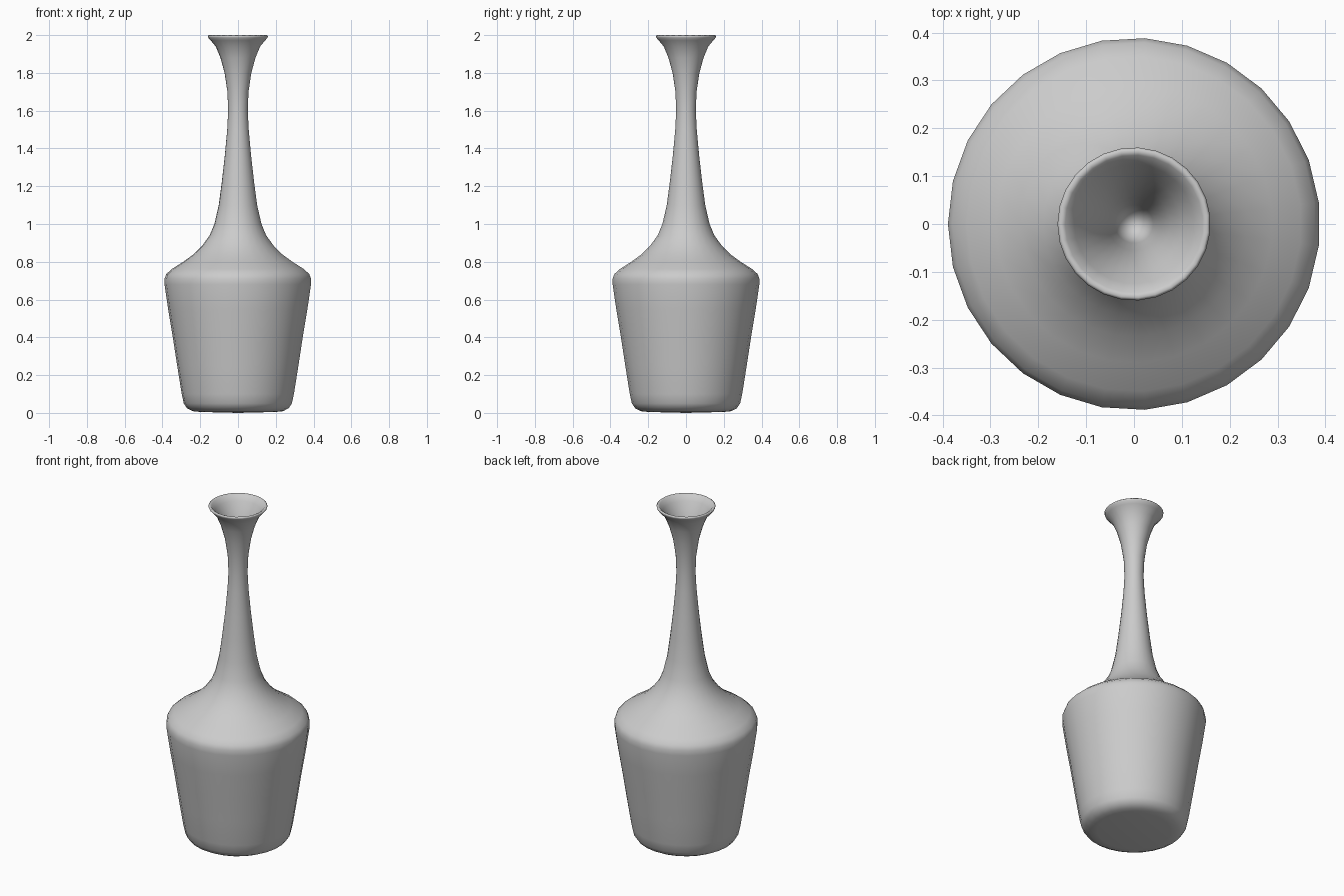
import bpy
import bmesh
from math import cos, sin, tau

cube = bpy.data.objects.get("Cube")
if cube:
    bpy.data.objects.remove(cube, do_unlink=True)

SIDES = 27

# Single pale grey glaze
glaze = bpy.data.materials.new("pale_grey_glaze")
glaze.use_nodes = True
colour = (0.6, 0.6, 0.6, 1)
glaze.diffuse_color = colour
shader = next(n for n in glaze.node_tree.nodes if n.type == "BSDF_PRINCIPLED")
shader.inputs["Base Color"].default_value = colour

# Profiles as (radius, height), from the base up the outside, then into the mouth
body = [(0.2, 0.005), (0.24, 0.009), (0.27, 0.025), (0.287, 0.05), (0.298, 0.1),
        (0.322, 0.25), (0.345, 0.4), (0.37, 0.55), (0.389, 0.68), (0.389, 0.71),
        (0.38, 0.735), (0.35, 0.762), (0.29, 0.8), (0.235, 0.84)]
neck = [(0.19, 0.885), (0.15, 0.94), (0.125, 1.0), (0.102, 1.1), (0.086, 1.22),
        (0.07, 1.36), (0.057, 1.5), (0.052, 1.6), (0.056, 1.7), (0.071, 1.8),
        (0.093, 1.88), (0.118, 1.94), (0.145, 1.972), (0.158, 1.987)]
mouth = [(0.16, 1.995), (0.154, 2.0), (0.144, 1.995), (0.125, 1.965),
         (0.1, 1.92), (0.075, 1.86), (0.055, 1.78), (0.04, 1.68), (0.025, 1.61)]


def lathe(name, profile):
    """Revolve a profile around z and close both ends with a fan."""
    bm = bmesh.new()
    rings = []
    for r, z in profile:
        rings.append([bm.verts.new((-r * cos(tau * i / SIDES), -r * sin(tau * i / SIDES), z))
                      for i in range(SIDES)])
    for low, high in zip(rings, rings[1:]):
        for i in range(SIDES):
            j = (i + 1) % SIDES
            bm.faces.new((low[i], low[j], high[j], high[i]))
    # Base and mouth floor
    for ring, z in ((rings[0], 0.0), (rings[-1], profile[-1][1] - 0.01)):
        centre = bm.verts.new((0, 0, z))
        for i in range(SIDES):
            bm.faces.new((ring[i], centre, ring[(i + 1) % SIDES]))
    bmesh.ops.recalc_face_normals(bm, faces=bm.faces[:])
    for face in bm.faces:
        face.smooth = True
    mesh = bpy.data.meshes.new(name)
    bm.to_mesh(mesh)
    bm.free()
    mesh.materials.append(glaze)
    obj = bpy.data.objects.new(name, mesh)
    bpy.context.collection.objects.link(obj)
    return obj


lathe("vase", body + neck + mouth)
